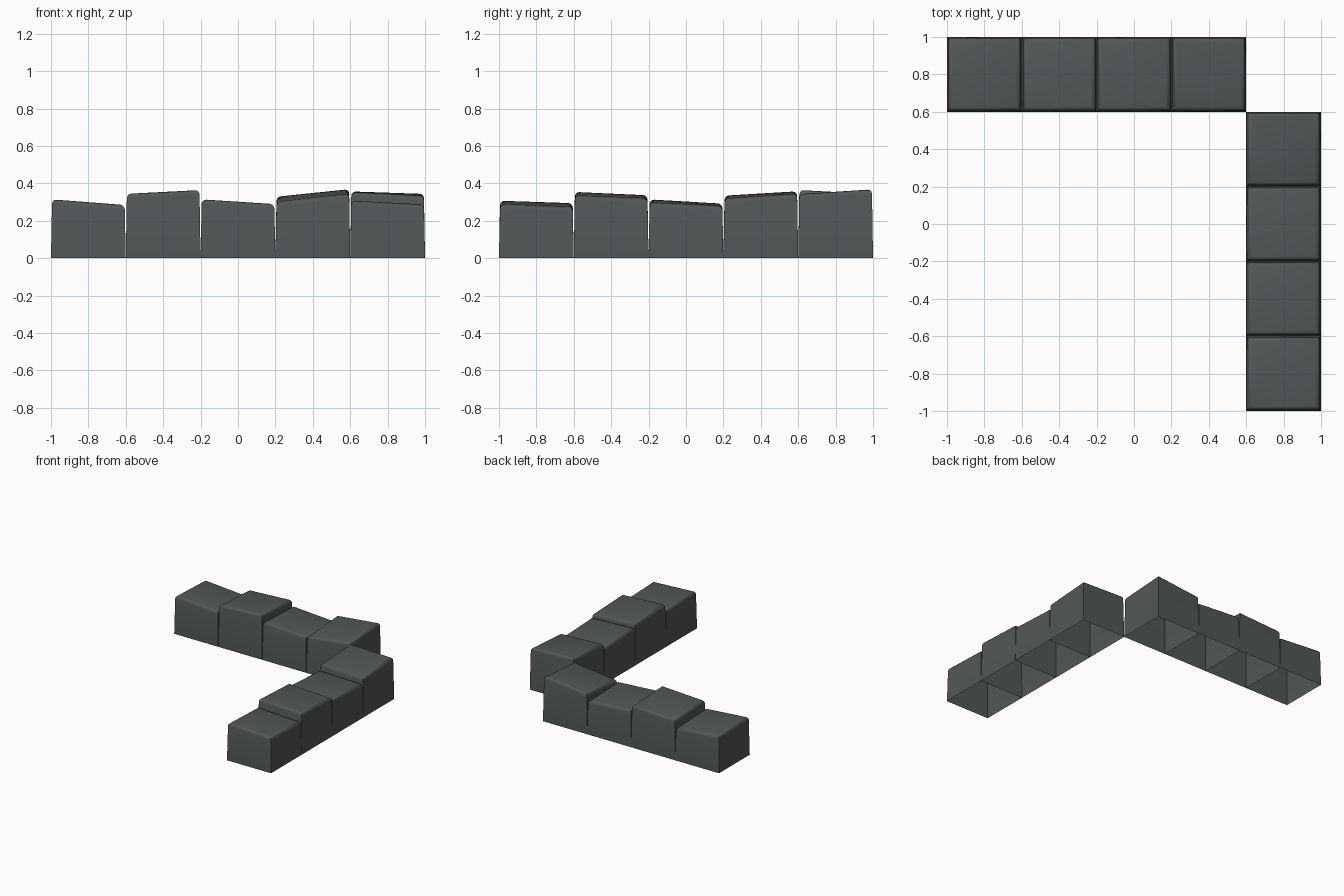
import bpy, bmesh

if "Cube" in bpy.data.objects:
    bpy.data.objects.remove(bpy.data.objects["Cube"])

stone = bpy.data.materials.new("dark_grey_stone")
stone.diffuse_color = (0.085, 0.095, 0.095, 1)
stone.use_nodes = True
stone.node_tree.nodes["Principled BSDF"].inputs["Base Color"].default_value = stone.diffuse_color

SIZE = 0.4     # block footprint
TAPER = 0.006  # how far the top leans in on each side
ROUND = 0.025  # rounding of the top edge


def block(name, x, y, heights):
    """Bottomless block; heights are front-left, front-right, back-right, back-left."""
    bm = bmesh.new()
    corners = [(0, 0), (1, 0), (1, 1), (0, 1)]
    low, high = [], []
    for (i, j), h in zip(corners, heights):
        low.append(bm.verts.new((x + i * SIZE, y + j * SIZE, 0)))
        high.append(bm.verts.new((x + i * SIZE + TAPER * (1 - 2 * i),
                                  y + j * SIZE + TAPER * (1 - 2 * j), h)))
    top = bm.faces.new(high)
    for k in range(4):
        n = (k + 1) % 4
        bm.faces.new((low[k], low[n], high[n], high[k]))
    bmesh.ops.bevel(bm, geom=list(top.edges), offset=ROUND, offset_type='OFFSET',
                    segments=3, profile=0.5, affect='EDGES')
    bmesh.ops.recalc_face_normals(bm, faces=bm.faces[:])
    if max(bm.faces, key=lambda f: f.calc_center_median().z).normal.z < 0:
        bmesh.ops.reverse_faces(bm, faces=bm.faces[:])
    me = bpy.data.meshes.new(name)
    bm.to_mesh(me)
    bm.free()
    me.materials.append(stone)
    ob = bpy.data.objects.new(name, me)
    bpy.context.collection.objects.link(ob)
    bpy.ops.object.select_all(action='DESELECT')
    ob.select_set(True)
    bpy.context.view_layer.objects.active = ob
    bpy.ops.object.shade_smooth_by_angle(angle=0.7)


# Row along the back
back_row = [(0.315, 0.285, 0.27, 0.30),
            (0.345, 0.365, 0.345, 0.325),
            (0.315, 0.29, 0.275, 0.30),
            (0.30, 0.345, 0.37, 0.33)]
for n, h in enumerate(back_row):
    block(f"back_block_{n + 1}", -1 + n * SIZE, 0.6, h)

# Row along the right side
side_row = [(0.308, 0.288, 0.275, 0.295),
            (0.355, 0.335, 0.32, 0.337),
            (0.315, 0.297, 0.28, 0.292),
            (0.335, 0.318, 0.345, 0.358)]
for n, h in enumerate(side_row):
    block(f"side_block_{n + 1}", 0.6, -1 + n * SIZE, h)
